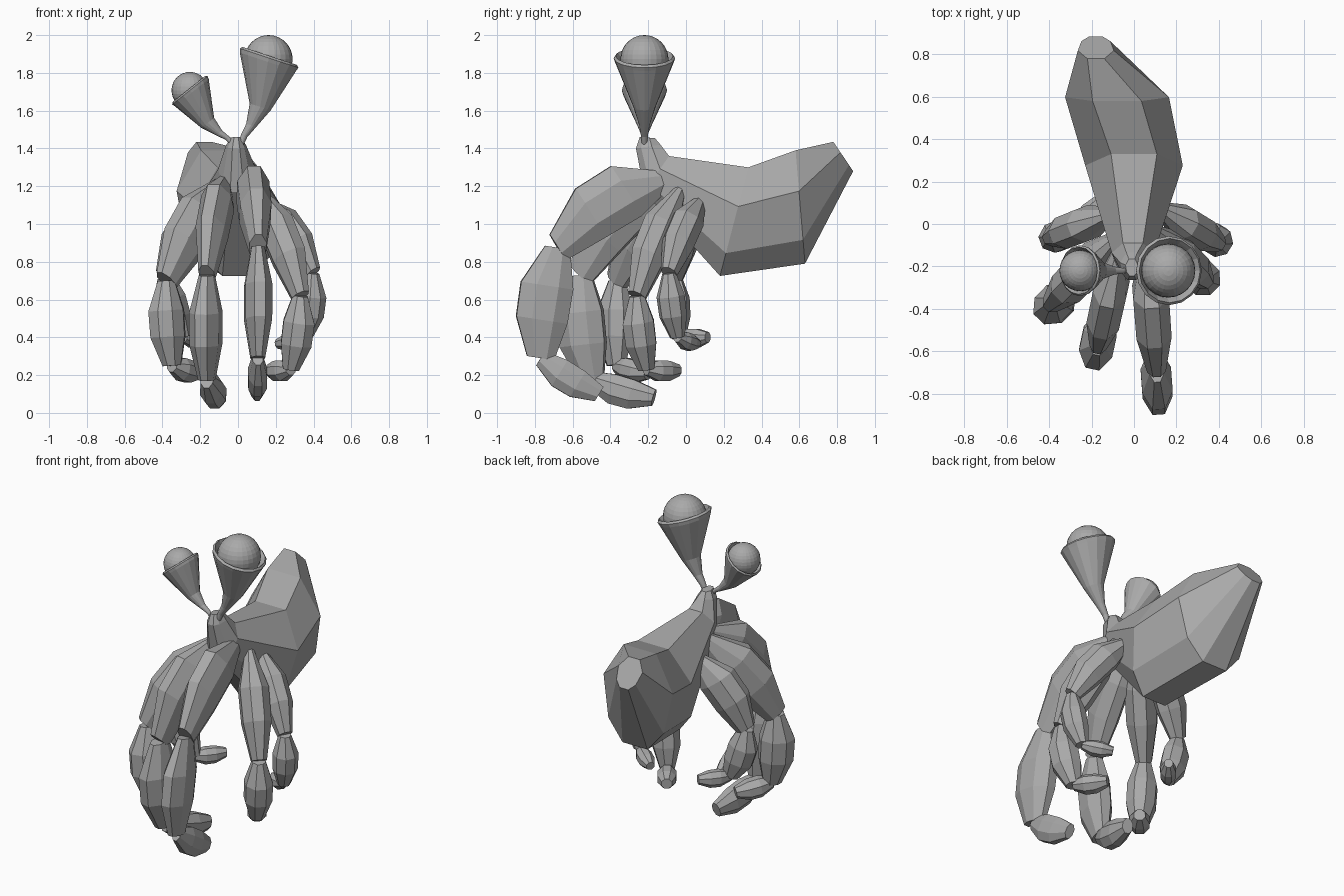
import bpy, bmesh, math
from mathutils import Vector

if "Cube" in bpy.data.objects:
    bpy.data.objects.remove(bpy.data.objects["Cube"])

# One flat grey for the whole creature
grey = bpy.data.materials.new("plain_grey")
grey.diffuse_color = (0.4, 0.4, 0.4, 1)
grey.use_nodes = True
grey.node_tree.nodes["Principled BSDF"].inputs["Base Color"].default_value = grey.diffuse_color


def skin_rings(name, rings):
    """Loft a closed tube through rings with equal vertex counts."""
    bm = bmesh.new()
    vs = [[bm.verts.new(p) for p in r] for r in rings]
    n = len(vs[0])
    for a, b in zip(vs, vs[1:]):
        for i in range(n):
            j = (i + 1) % n
            bm.faces.new((a[i], a[j], b[j], b[i]))
    bm.faces.new(vs[0])
    bm.faces.new(vs[-1])
    bmesh.ops.recalc_face_normals(bm, faces=bm.faces)
    mesh = bpy.data.meshes.new(name)
    bm.to_mesh(mesh)
    bm.free()
    mesh.materials.append(grey)
    ob = bpy.data.objects.new(name, mesh)
    bpy.context.collection.objects.link(ob)
    return ob


# Body: eight-sided tube from the neck to the abdomen tip
# (centre x, half width, top y, top z, bottom y, bottom z)
stations = [
    (-.01, .03, -.165, 1.455, -.245, 1.46),
    (-.01, .055, -.135, 1.42, -.265, 1.40),
    (-.005, .10, -.09, 1.36, -.22, 1.17),
    (0, .23, .33, 1.30, .18, .725),
    (-.08, .245, .58, 1.39, .63, .79),
    (-.18, .085, .78, 1.435, .885, 1.28),
]
levels = [(0, .47), (.36, 1), (.79, .80), (1, .36)]
body_rings = []
for cx, hw, ty, tz, by, bz in stations:
    side = [(w * hw, ty + (by - ty) * s, tz + (bz - tz) * s) for s, w in levels]
    body_rings.append([(cx + x, y, z) for x, y, z in side]
                      + [(cx - x, y, z) for x, y, z in reversed(side)])
skin_rings("body", body_rings)


def segment(name, a, b, hinge, width, depth, bow, ends):
    """Flattened eight-sided spindle bowed away from the body."""
    a, b = Vector(a), Vector(b)
    d = (b - a).normalized()
    k = (hinge - d * hinge.dot(d)).normalized()
    out = k.cross(d)
    rings = []
    for t, f, o in ((0, ends[0], 0), (.35, 1, 1), (.66, .98, 1), (1, ends[1], 0)):
        c = a.lerp(b, t) + out * bow * o
        ring = []
        for i in range(8):
            ang = math.radians(22.5 + 45 * i)
            ring.append(c + k * (math.cos(ang) * width * f * 1.08)
                        + out * (math.sin(ang) * depth * f * 1.08))
        rings.append(ring)
    skin_rings(name, rings)


# Legs: root, knee, ankle, toe, then (width, depth) of thigh, shin and foot
legs = {
    "right_front": ((.06, -.07, 1.25), (.105, -.68, .875), (.105, -.77, .29), (.10, -.46, .10),
                    (.085, .155), (.072, .14), (.05, .08)),
    "left_front": ((-.06, -.08, 1.25), (-.165, -.56, .73), (-.165, -.50, .175), (-.095, -.17, .08),
                   (.08, .14), (.08, .125), (.06, .08)),
    "right_middle": ((.10, -.03, 1.18), (.33, -.26, .62), (.28, -.21, .23), (.165, -.04, .225),
                     (.085, .10), (.08, .085), (.055, .055)),
    "left_middle": ((-.08, -.06, 1.22), (-.38, -.365, .70), (-.35, -.37, .25), (-.21, -.20, .21),
                    (.09, .13), (.085, .10), (.06, .06)),
    "right_back": ((.11, .08, 1.13), (.395, -.09, .74), (.355, -.045, .40), (.21, .06, .365),
                   (.08, .09), (.07, .07), (.045, .045)),
    "left_back": ((-.10, .05, 1.15), (-.385, -.06, .72), (-.29, -.04, .40), (-.165, .115, .40),
                  (.08, .11), (.07, .085), (.045, .05)),
}
for name, (root, knee, ankle, toe, thigh, shin, foot) in legs.items():
    u = Vector(knee) - Vector(root)
    u.z = 0
    hinge = u.normalized().cross(Vector((0, 0, 1)))
    front = "front" in name
    segment(name + "_thigh", root, knee, hinge, *thigh, .065 if front else .03, (.2 if front else .3, .52))
    segment(name + "_shin", knee, ankle, hinge, *shin, .025 if front else .015, (.48, .52))
    segment(name + "_foot", ankle, toe, hinge, *foot, .015 if front else .005, (.55, .55))


# Eyes: a ball resting in a flared cup on a thin stalk that bends outward
def eye(name, tip, rim, ball_center, rim_r, ball_r, bend):
    tip, rim = Vector(tip), Vector(rim)
    axis = rim - tip
    d = axis.normalized()
    v = Vector((0, 1, 0))
    u = v.cross(d).normalized()
    profile = [(.09, -.05, 0), (.11, .06, .1), (.17, .2, .6), (.36, .43, 1), (.96, .94, 0),
               (1, .985, 0), (.93, 1.01, 0), (.86, .97, 0), (.4, .65, 0)]
    rings = []
    for r, t, o in profile:
        rings.append([tip + axis * t + u * bend * o
                      + (u * math.cos(i * math.tau / 16) + v * math.sin(i * math.tau / 16)) * r * rim_r
                      for i in range(16)])
    skin_rings(name + "_cup", rings)
    bpy.ops.mesh.primitive_uv_sphere_add(segments=24, ring_count=16, radius=ball_r, location=ball_center)
    ball = bpy.context.object
    ball.name = name + "_ball"
    ball.data.materials.append(grey)


eye("right_eye", (.02, -.22, 1.44), (.167, -.22, 1.885), (.162, -.22, 1.873), .163, .127, .036)
eye("left_eye", (-.04, -.22, 1.44), (-.258, -.22, 1.712), (-.255, -.22, 1.708), .12, .097, -.034)
